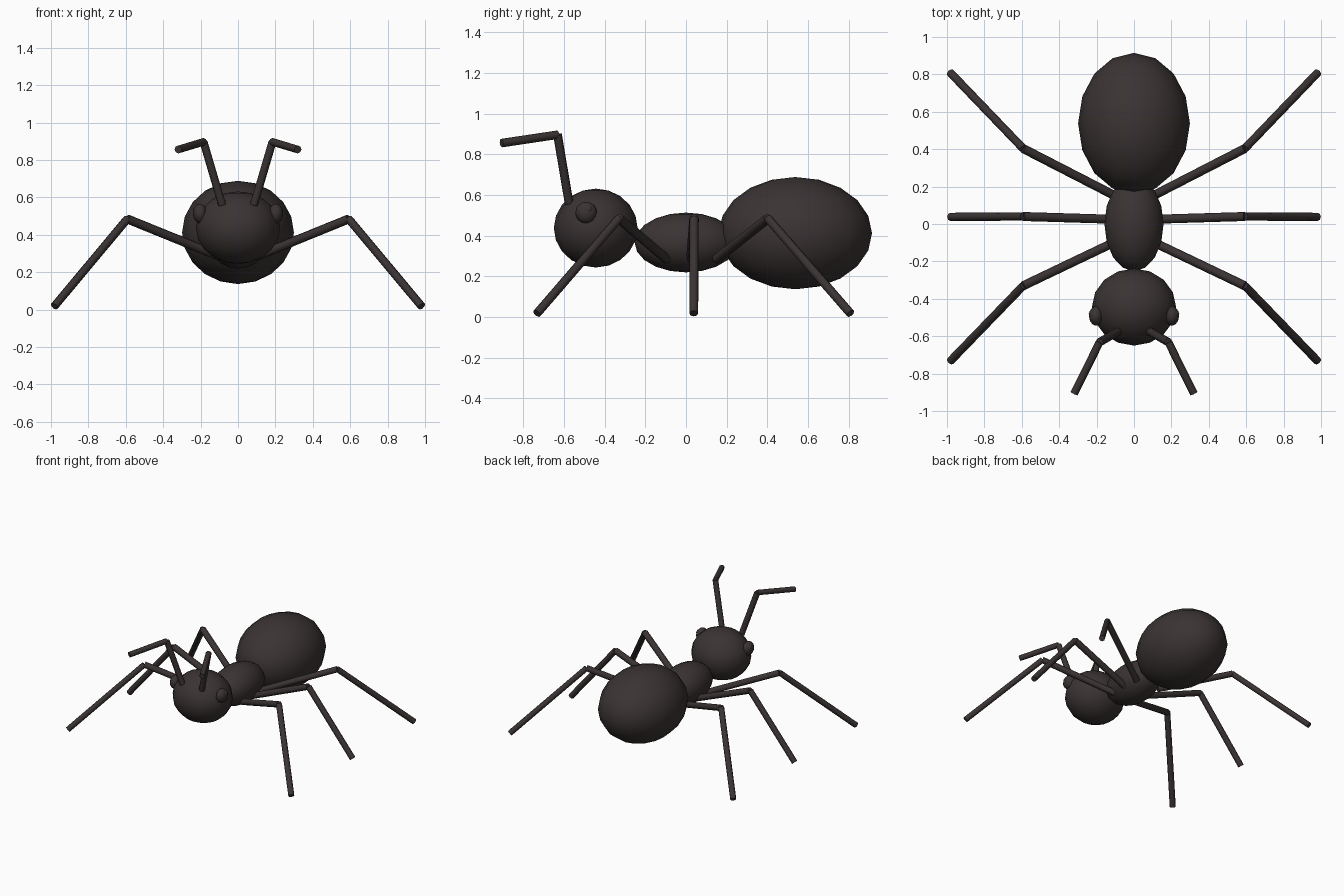
import bpy
import math
from mathutils import Vector

if "Cube" in bpy.data.objects:
    bpy.data.objects.remove(bpy.data.objects["Cube"])

body_mat = bpy.data.materials.new("dark brown")
body_mat.diffuse_color = (0.043, 0.033, 0.033, 1)
body_mat.use_nodes = True
body_mat.node_tree.nodes["Principled BSDF"].inputs["Base Color"].default_value = body_mat.diffuse_color


def finish(name, angle):
    ob = bpy.context.object
    ob.name = name
    ob.data.materials.append(body_mat)
    bpy.ops.object.transform_apply(location=True, rotation=True, scale=True)
    bpy.ops.object.shade_smooth_by_angle(angle=math.radians(angle))
    return ob


def ellipsoid(name, center, radii, segs=16, rings=10, rot=(0, 0, 0)):
    bpy.ops.mesh.primitive_uv_sphere_add(segments=segs, ring_count=rings,
                                         radius=1, location=center, rotation=rot)
    bpy.context.object.scale = radii
    return finish(name, 60)


def rod(name, a, b, r):
    a, b = Vector(a), Vector(b)
    d = b - a
    bpy.ops.mesh.primitive_cylinder_add(vertices=8, radius=r, depth=d.length,
                                        location=(a + b) / 2)
    bpy.context.object.rotation_euler = d.to_track_quat('Z', 'Y').to_euler()
    return finish(name, 50)


# body segments
ellipsoid("head", (0, -0.444, 0.438), (0.225, 0.206, 0.194))
ellipsoid("thorax", (0, 0, 0.367), (0.158, 0.253, 0.147))
ellipsoid("abdomen", (0, 0.538, 0.413), (0.299, 0.377, 0.276))

# leg y positions: hip, knee, foot
legs = {"front": (-0.095, -0.33, -0.733),
        "middle": (0.025, 0.04, 0.038),
        "back": (0.15, 0.403, 0.809)}

for side, s in (("right", 1), ("left", -1)):
    # eyes with a small raised bead
    ellipsoid(side + "_eye", (s * 0.203, -0.491, 0.514), (0.038, 0.053, 0.053), 12, 8)
    ellipsoid(side + "_eye_bead", (s * 0.222, -0.48, 0.53), (0.02, 0.022, 0.022), 8, 6)

    # bent antennae
    elbow = (s * 0.184, -0.632, 0.897)
    rod(side + "_antenna_base", (s * 0.085, -0.575, 0.56), elbow, 0.022)
    rod(side + "_antenna_tip", elbow, (s * 0.32, -0.907, 0.856), 0.021)

    # legs
    for name, (hip_y, knee_y, foot_y) in legs.items():
        knee = (s * 0.592, knee_y, 0.485)
        rod(f"{side}_{name}_upper_leg", (s * 0.1, hip_y, 0.285), knee, 0.024)
        rod(f"{side}_{name}_lower_leg", knee, (s * 0.982, foot_y, 0.018), 0.022)
